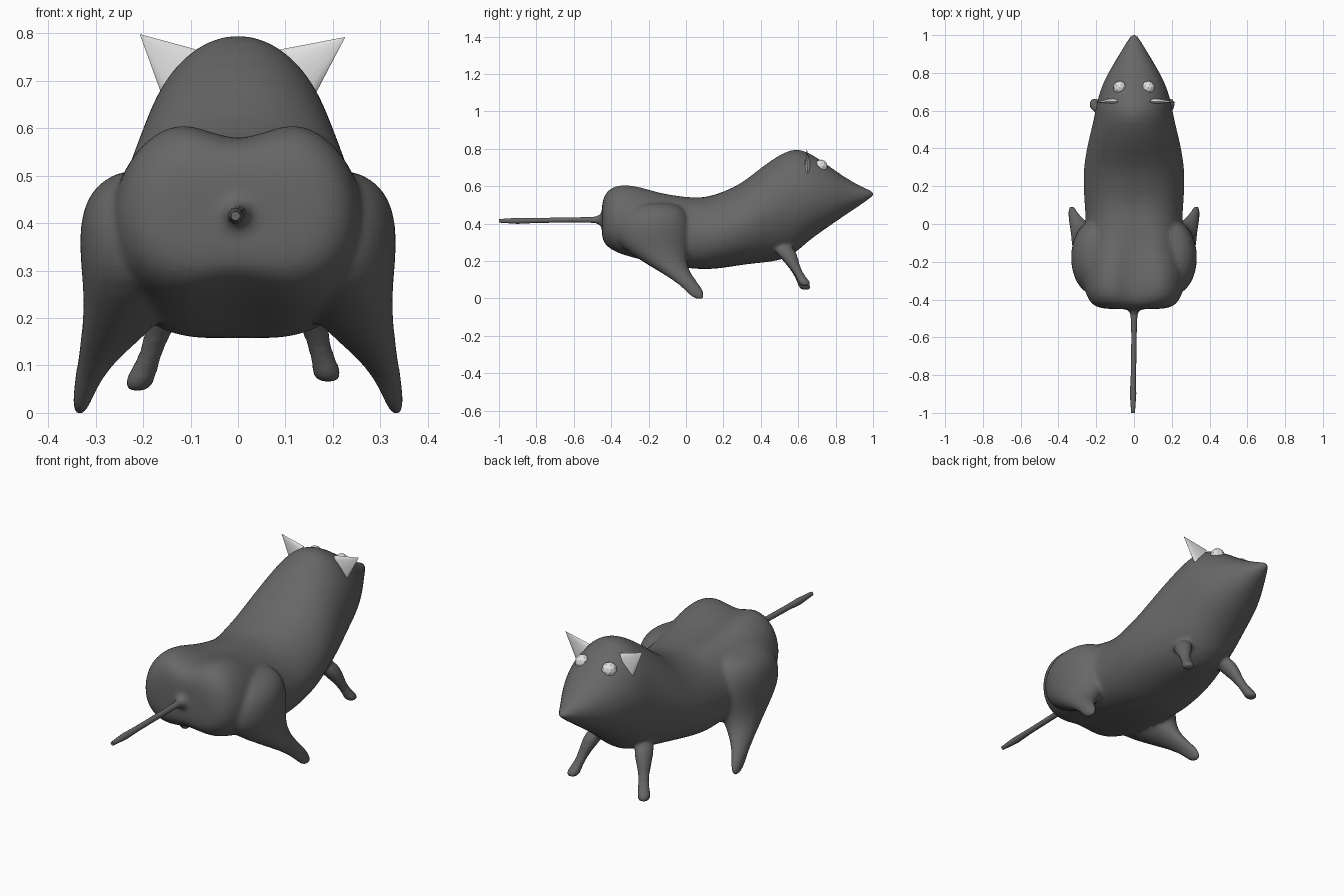
import bpy, bmesh, math
from mathutils import Vector

if "Cube" in bpy.data.objects:
    bpy.data.objects.remove(bpy.data.objects["Cube"])


def material(name, v):
    m = bpy.data.materials.new(name)
    m.diffuse_color = (v, v, v, 1)
    m.use_nodes = True
    m.node_tree.nodes["Principled BSDF"].inputs["Base Color"].default_value = m.diffuse_color
    return m


GREY = material("dark grey fur", 0.135)
PALE = material("pale grey", 0.75)


def loft(name, rings, mat):
    """Skin a list of equal-length point rings and cap both ends."""
    bm = bmesh.new()
    vs = [[bm.verts.new(p) for p in r] for r in rings]
    n = len(vs[0])
    for a, b in zip(vs, vs[1:]):
        for i in range(n):
            j = (i + 1) % n
            bm.faces.new((a[i], a[j], b[j], b[i]))
    bm.faces.new(vs[0])
    bm.faces.new(vs[-1])
    bmesh.ops.recalc_face_normals(bm, faces=bm.faces)
    me = bpy.data.meshes.new(name)
    bm.to_mesh(me)
    bm.free()
    ob = bpy.data.objects.new(name, me)
    bpy.context.collection.objects.link(ob)
    me.materials.append(mat)
    return ob


def activate(obs):
    bpy.ops.object.select_all(action='DESELECT')
    for o in obs:
        o.select_set(True)
    bpy.context.view_layer.objects.active = obs[0]


def angles(n):
    return [2 * math.pi * i / n for i in range(n)]


def spow(v, p):
    return math.copysign(abs(v) ** p, v)


# torso and head: y, top z, bottom z, half width, squareness, spine groove, upper taper
sections = [
    (-.452, .49, .34, .14, .75, 0, .1), (-.442, .56, .285, .20, .75, .02, .1),
    (-.41, .612, .25, .24, .75, .045, .12), (-.35, .637, .22, .265, .75, .06, .15),
    (-.25, .625, .195, .275, .75, .055, .18), (-.15, .585, .17, .27, .75, .035, .2),
    (0, .555, .15, .255, .8, .015, .2), (.1, .545, .145, .262, .82, .01, .18),
    (.2, .57, .162, .27, .85, 0, .18), (.3, .615, .18, .268, .88, 0, .2),
    (.4, .70, .19, .252, .95, 0, .15), (.5, .77, .20, .227, 1, 0, .08),
    (.58, .805, .235, .208, 1, 0, .05), (.65, .787, .305, .197, 1, 0, .03),
    (.75, .72, .375, .165, .95, 0, 0), (.85, .645, .445, .108, .95, 0, 0),
    (.95, .592, .51, .047, 1, 0, 0), (.99, .577, .54, .025, 1, 0, 0),
    (1.006, .567, .551, .008, 1, 0, 0)]
rings = []
for y, zt, zb, w, p, groove, taper in sections:
    ring = []
    for a in angles(40):
        s = spow(math.sin(a), p)
        x = w * spow(math.cos(a), p) * (1 - taper * max(s, 0))
        z = (zt + zb) / 2 + s * (zt - zb) / 2
        dent = groove if s > 0 else min(groove, .03)
        ring.append((x, y, z - s * dent * math.exp(-(x / .09) ** 2)))
    rings.append(ring)
parts = [loft("body", rings, GREY)]

# soft root where the tail leaves the rump
parts.append(loft("tail_root", [[(r * math.cos(a), y, .42 + r * math.sin(a)) for a in angles(16)]
             for y, r in [(-.40, .08), (-.445, .045), (-.462, .026), (-.49, .018), (-.52, .012)]], GREY))

# legs: x, y, z, radius x, radius y
hind = [(.18, -.16, .515, .06, .09), (.20, -.16, .485, .10, .15),
        (.215, -.175, .43, .118, .19), (.215, -.18, .35, .123, .205),
        (.215, -.17, .28, .115, .19), (.235, -.13, .215, .092, .135),
        (.268, -.075, .155, .065, .09), (.304, -.01, .10, .036, .062),
        (.325, .045, .045, .024, .052), (.336, .075, -.01, .014, .033)]
fore = [(.125, .51, .29, .04, .06), (.145, .545, .23, .045, .055),
        (.165, .58, .17, .027, .03), (.176, .61, .12, .025, .027),
        (.188, .632, .09, .034, .034), (.190, .64, .062, .03, .036)]
for side in (-1, 1):
    for name, path in (("hind_leg", hind), ("front_leg", fore)):
        rings = []
        for k, (x, y, z, rx, ry) in enumerate(path):
            if name == "front_leg" and side < 0 and k > 1:   # left paw is set lower and wider
                x, z = x + .006 * (k - 1), z - .005 * (k - 1)
            rings.append([(side * x + rx * math.cos(a), y + ry * math.sin(a), z)
                          for a in angles(16)])
        parts.append(loft(name, rings, GREY))

# fuse torso, legs and tail root into one soft skin
activate(parts)
bpy.ops.object.join()
body = bpy.context.object
body.modifiers.new("round", 'SUBSURF').levels = 1
rm = body.modifiers.new("fuse", 'REMESH')
rm.mode = 'VOXEL'
rm.voxel_size = .010
sm = body.modifiers.new("soften", 'SMOOTH')
sm.factor, sm.iterations = .5, 9
bpy.ops.object.convert(target='MESH')
bpy.ops.object.shade_smooth()

# tail
tail = loft("tail", [[(x + r * math.cos(a), y, z + r * math.sin(a)) for a in angles(10)]
            for x, y, z, r in [(0, -.42, .42, .022), (0, -.465, .42, .020),
                               (0, -.51, .42, .016), (0, -.6, .42, .014), (-.003, -.8, .417, .014),
                               (-.005, -.9, .415, .017), (-.005, -1, .415, .010)]], GREY)
activate([tail])
bpy.ops.object.shade_smooth_by_angle(angle=math.radians(50))

# ears: flattened cones with their tips pointing outwards
for side, tip in ((-1, (-.207, .645, .798)), (1, (.226, .645, .792))):
    inner, outer = Vector((side * .085, .65, .765)), Vector((side * .157, .65, .66))
    mid, half, tip = (inner + outer) / 2, (inner - outer) / 2, Vector(tip)
    rings = [[mid.lerp(tip, t) + (1 - t) * (half * math.cos(a) + Vector((0, .014 * math.sin(a), 0)))
              for a in angles(16)] for t in (0, .995)]
    ear = loft("ear", rings, PALE)
    activate([ear])
    bpy.ops.object.shade_smooth_by_angle(angle=math.radians(40))

# faceted eyes
for side in (-1, 1):
    bpy.ops.mesh.primitive_ico_sphere_add(subdivisions=2, radius=.036,
                                          location=(side * .075, .722, .706))
    eye = bpy.context.object
    eye.name = "eye"
    eye.data.materials.append(PALE)
